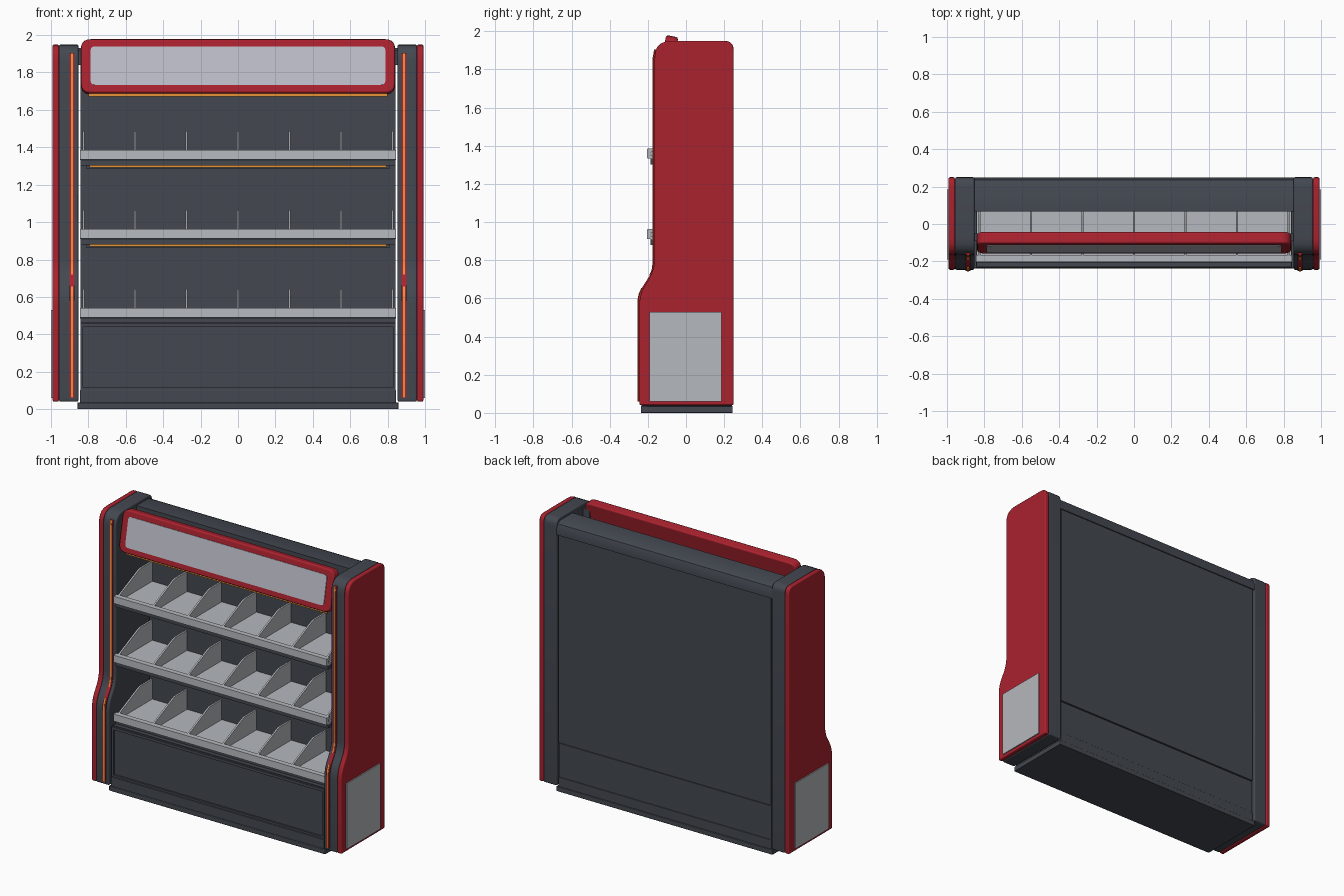
import bpy, bmesh, math
from mathutils import Vector, Matrix

if "Cube" in bpy.data.objects:
    bpy.data.objects.remove(bpy.data.objects["Cube"])


def material(name, rgb):
    m = bpy.data.materials.new(name)
    m.diffuse_color = (*rgb, 1)
    m.use_nodes = True
    m.node_tree.nodes["Principled BSDF"].inputs["Base Color"].default_value = m.diffuse_color
    return m


RED = material("red", (0.40, 0.016, 0.028))
DARK = material("charcoal", (0.056, 0.064, 0.080))
GREY = material("light grey", (0.46, 0.48, 0.51))
FACE = material("sign grey", (0.50, 0.51, 0.57))
ORANGE = material("orange light", (0.80, 0.30, 0.04))


def rounded(pts, radii, steps=5):
    """Round polygon corners with quadratic arcs."""
    out = []
    for i, p in enumerate(pts):
        p = Vector(p)
        a, b, r = Vector(pts[i - 1]), Vector(pts[(i + 1) % len(pts)]), radii[i]
        if r == 0:
            out.append(tuple(p))
            continue
        s, e = p + (a - p).normalized() * r, p + (b - p).normalized() * r
        for k in range(steps + 1):
            t = k / steps
            out.append(tuple(s * (1 - t) ** 2 + p * 2 * t * (1 - t) + e * t * t))
    return out


def prism(name, pts, lo, hi, mat, axis="x", bevel=0, matrix=None):
    """Extrude a (y, z) outline along x, or an (x, z) outline along y."""
    bm = bmesh.new()

    def place(p, d):
        return (d, p[0], p[1]) if axis == "x" else (p[0], d, p[1])
    a = [bm.verts.new(place(p, lo)) for p in pts]
    b = [bm.verts.new(place(p, hi)) for p in pts]
    n = len(pts)
    bm.faces.new(a)
    bm.faces.new(b[::-1])
    for i in range(n):
        bm.faces.new((a[i], b[i], b[(i + 1) % n], a[(i + 1) % n]))
    bmesh.ops.recalc_face_normals(bm, faces=bm.faces)
    me = bpy.data.meshes.new(name)
    bm.to_mesh(me)
    bm.free()
    ob = bpy.data.objects.new(name, me)
    bpy.context.collection.objects.link(ob)
    me.materials.append(mat)
    if matrix:
        ob.matrix_world = matrix
    bpy.ops.object.select_all(action="DESELECT")
    ob.select_set(True)
    bpy.context.view_layer.objects.active = ob
    bpy.ops.object.shade_smooth_by_angle(angle=math.radians(30))
    if bevel:
        m = ob.modifiers.new("edge", "BEVEL")
        m.width, m.segments, m.limit_method = bevel, 2, "ANGLE"
        m.angle_limit = math.radians(40)
        m.harden_normals = True
    return ob


def box(name, x, y, z, mat, bevel=0):
    return prism(name, [(y[0], z[0]), (y[1], z[0]), (y[1], z[1]), (y[0], z[1])],
                 x[0], x[1], mat, bevel=bevel)


def rect(w, h, r):
    return rounded([(-w, -h), (w, -h), (w, h), (-w, h)], [r] * 4)


# Side cabinets: charcoal core, red outer cheek, light strip, service plate
SIDE = rounded([(-.245, .04), (-.245, .62), (-.165, .75), (-.165, 1.95), (.25, 1.95), (.25, .04)],
               [.012, .06, .06, .09, .05, .012])
FRONT = [(-.245, .06), (-.245, .59), (-.238, .625), (-.224, .655),
         (-.183, .72), (-.170, .75), (-.165, .79), (-.165, 1.86), (-.157, 1.905)]


def strip(name, path, out, x, half, mat):
    pts = [(y - out, z) for y, z in path] + [(y + .012, z) for y, z in reversed(path)]
    prism(name, pts, x - half, x + half, mat)


for s, tag in ((-1, "left"), (1, "right")):
    def span(a, b):
        return sorted((s * a, s * b))
    prism(tag + "_side_core", SIDE, *span(.853, .957), DARK, bevel=.012)
    prism(tag + "_side_cheek", SIDE, *span(.957, .992), RED, bevel=.012)
    strip(tag + "_strip_frame", FRONT, .007, s * .888, .013, RED)
    strip(tag + "_lower_light", FRONT[:4], .010, s * .888, .005, ORANGE)
    strip(tag + "_upper_light", FRONT[4:], .010, s * .888, .005, ORANGE)
    box(tag + "_service_plate", span(.991, 1.0), (-.19, .185), (.06, .53), GREY)

# Plinth
box("plinth_foot", (-.858, .858), (-.237, .245), (0, .036), DARK, .004)
box("plinth_skirt", (-.846, .846), (-.234, .24), (.03, .103), DARK, .004)

# Lower cabinet with a framed, recessed front
box("lower_cabinet", (-.843, .843), (-.215, .2), (.1, .465), DARK)
for s in (-1, 1):
    box("front_frame_stile", sorted((s * .828, s * .843)), (-.228, -.21), (.1, .46), DARK)
box("front_frame_top", (-.83, .83), (-.228, -.21), (.44, .46), DARK)
box("front_frame_bottom", (-.83, .83), (-.228, -.21), (.1, .117), DARK)

# Back wall and top beam
box("lower_back_panel", (-.843, .843), (.19, .236), (.1, .345), DARK, .003)
box("back_wall", (-.843, .843), (.2, .24), (.35, 1.86), DARK)
beam = [(.068, 1.84), (.068, 1.93), (.205, 1.93), (.235, 1.915), (.248, 1.88), (.248, 1.84)]
prism("top_beam", beam, -.856, .856, DARK)

# Shelves with price rails, dividers and under-shelf lights
for i in range(3):
    z = .49 + .4225 * i
    box("shelf_tray", (-.843, .843), (-.185, .2), (z - .033, z - .002), DARK)
    box("shelf_floor", (-.843, .843), (-.17, .2), (z - .002, z + .01), GREY)
    rail = [(-.205, z), (-.203, z + .05), (-.166, z + .05), (-.166, z + .038),
            (-.185, z + .03), (-.185, z + .015), (-.166, z + .008), (-.166, z - .004)]
    prism("price_rail", rail, -.846, .846, GREY)
    if i:
        box("shelf_light", (-.795, .795), (-.165, -.15), (z - .043, z - .033), ORANGE)
        box("shelf_light_channel", (-.81, .81), (-.15, -.11), (z - .05, z - .033), DARK)
    blade = [(-.18, z + .005), (-.18, z + .045), (.045, z + .145), (.07, z + .153),
             (.2, z + .153), (.2, z + .005)]
    for k in range(-3, 4):
        x = k * .2755
        prism("divider", blade, x - .006, x + .006, GREY)

# Tilted header sign
tilt = Matrix.Translation((0, -.10, 1.83)) @ Matrix.Rotation(math.radians(-11), 4, "X")
prism("sign_frame", rect(.84, .147, .055), -.0325, .0325, RED, "y", .012, tilt)
prism("sign_face", rect(.788, .105, .025), -.037, -.03, FACE, "y", 0, tilt)
box("sign_light", (-.8, .8), (-.135, -.12), (1.673, 1.70), ORANGE)
# Arms holding the sign to the side cabinets
for s in (-1, 1):
    box("sign_arm", sorted((s * .80, s * .86)), (-.09, -.05), (1.84, 1.92), DARK)
